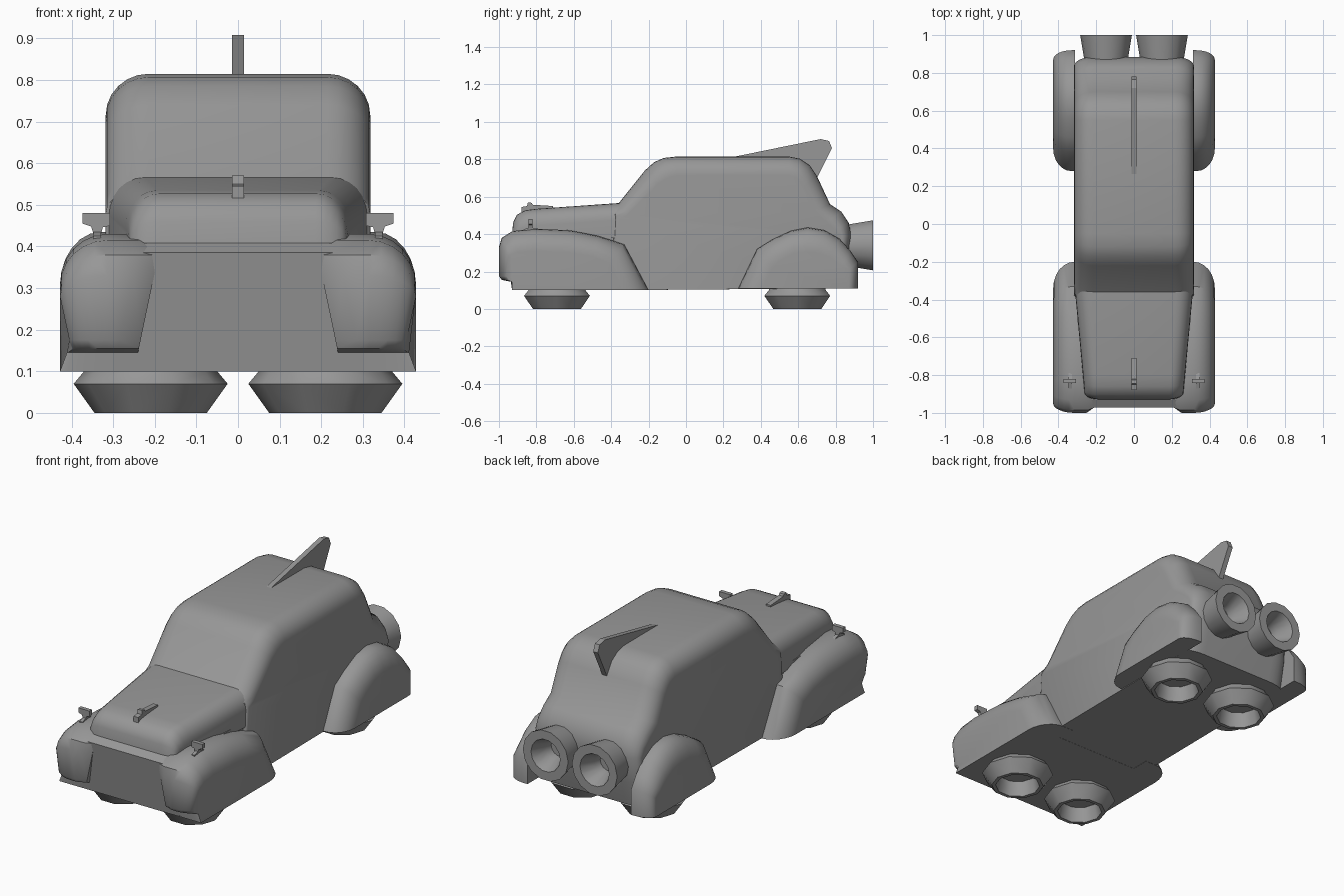
import bpy, bmesh, math

if "Cube" in bpy.data.objects:
    bpy.data.objects.remove(bpy.data.objects["Cube"])

# one dark grey for the whole model
grey = bpy.data.materials.new("dark_grey")
grey.diffuse_color = (.31, .31, .31, 1)
grey.use_nodes = True
grey.node_tree.nodes["Principled BSDF"].inputs["Base Color"].default_value = grey.diffuse_color


def loft(name, rings, mirror=False, angle=32):
    """Skin a list of equal-length closed rings and cap both ends."""
    bm = bmesh.new()
    rows = [[bm.verts.new(p) for p in ring] for ring in rings]
    n = len(rows[0])
    for a, b in zip(rows, rows[1:]):
        for i in range(n):
            j = (i + 1) % n
            bm.faces.new((a[i], a[j], b[j], b[i]))
    bm.faces.new(rows[0][::-1])
    bm.faces.new(rows[-1])
    bmesh.ops.recalc_face_normals(bm, faces=bm.faces)
    me = bpy.data.meshes.new(name)
    bm.to_mesh(me)
    bm.free()
    me.materials.append(grey)
    me.shade_smooth()
    me.set_sharp_from_angle(angle=math.radians(angle))
    ob = bpy.data.objects.new(name, me)
    bpy.context.collection.objects.link(ob)
    if mirror:
        ob.modifiers.new("mirror", 'MIRROR').use_mirror_merge = False
    return ob


def rounded(profile, x1, x2, steps=6):
    """Rings from x1 to x2 easing a (y, z, dy, dz) profile to its inset."""
    rings = []
    for k in range(steps + 1):
        a = math.pi / 2 * k / steps
        x, t = x1 + (x2 - x1) * math.sin(a), 1 - math.cos(a)
        rings.append([(x, y + dy * t, z + dz * t) for y, z, dy, dz in profile])
    return rings


def both_sides(half):
    return [[(-x, y, z) for x, y, z in r] for r in reversed(half)] + half


def plate(name, profile, x1, x2, mirror=False):
    return loft(name, [[(x, y, z) for y, z in profile] for x in (x1, x2)], mirror, 20)


def lathe(name, profile, sides, place):
    rings = [[place(r * math.cos(2 * math.pi * i / sides),
                    r * math.sin(2 * math.pi * i / sides), h)
              for i in range(sides)] for r, h in profile]
    return loft(name, rings, True, 38)


# cabin and tail
cabin = [(-.40, .10, 0, 0), (-.40, .54, .04, -.06), (-.36, .565, .05, -.06),
         (-.22, .74, .07, -.07), (-.17, .785, .06, -.09), (-.12, .807, .04, -.1),
         (-.05, .815, 0, -.1), (.55, .815, 0, -.1), (.61, .803, -.02, -.1),
         (.66, .77, -.05, -.09), (.70, .71, -.07, -.06), (.77, .56, -.08, -.04),
         (.83, .52, -.07, -.05), (.87, .46, -.06, -.03), (.885, .39, -.05, 0),
         (.865, .25, -.04, 0), (.83, .11, -.03, 0)]
loft("cabin", both_sides(rounded(cabin, .215, .318)))

# hood, tapering toward the front
hood = [(-.30, .38, 0, 0), (-.93, .38, .03, 0), (-.925, .46, .03, -.04),
        (-.905, .503, .03, -.07), (-.86, .527, .02, -.09), (-.80, .535, 0, -.09),
        (-.36, .566, 0, -.09), (-.30, .566, 0, -.09)]
half = [[(x * (1 + .22 * (y + .93) / .6), y, z) for x, y, z in r]
        for r in rounded(hood, .185, .258)]
loft("hood", both_sides(half), angle=42)

# nose panel between the front fenders
plate("nose", [(-.93, .10), (-.972, .385), (-.93, .408), (-.30, .408), (-.30, .10)], -.30, .30)

# front fenders with a slanted inner edge and narrowed lower lip
fender = [(-.93, .10, 0, 0), (-.935, .145, .005, 0), (-.985, .155, .04, 0),
          (-1.0, .175, .04, 0), (-1.0, .33, .05, -.05), (-.985, .38, .05, -.09),
          (-.93, .415, .03, -.11), (-.82, .43, 0, -.12), (-.62, .42, 0, -.12),
          (-.47, .39, -.03, -.11), (-.33, .345, -.08, -.10), (-.20, .10, -.14, 0)]
rim = [(.19 + max(0, .385 - z) * .21, max(y, -.965), min(z, .39)) for y, z, _, _ in fender]
face = [(x + .05, y, z) for (x, _, _), (y, z, _, _) in zip(rim, fender)]
shell = rounded(fender, .315, .428)
for ring in shell:
    for i, cut in ((1, .15), (2, .25), (3, .2)):
        x, y, z = ring[i]
        ring[i] = (x - (x - .315) * cut, y, z)
loft("front_fender", [rim, face] + shell, True, 40)

# rear fenders
rear = [(.28, .11, .12, 0), (.38, .32, .08, -.10), (.46, .37, .05, -.11),
        (.56, .417, .02, -.12), (.65, .435, 0, -.13), (.74, .42, -.03, -.12),
        (.82, .375, -.05, -.10), (.88, .31, -.05, -.08), (.92, .25, -.05, -.04),
        (.92, .11, -.05, 0)]
loft("rear_fender", [[(.313, y, z) for y, z, _, _ in rear]] + rounded(rear, .33, .428), True, 36)

# ten-sided hover pads with hollow undersides
for name, cy in (("front_hover_pad", -.69), ("rear_hover_pad", .595)):
    lathe(name, [(.155, .12), (.16, .10), (.185, .07), (.135, 0), (.115, 0), (.10, .08)],
          10, lambda a, b, h, cy=cy: (.21 + a, cy + b, h))

# rear nozzles
lathe("rear_nozzle", [(.10, .78), (.115, .87), (.137, 1.0), (.088, 1.0), (.055, .92), (.05, .88)],
      14, lambda a, b, h: (.148 + a, h, .34 + b))

# roof fin
plate("roof_fin", [(.25, .812), (.72, .908), (.765, .898), (.78, .86), (.70, .70), (.60, .75)],
      -.014, .014)

# hood ornament
plate("hood_ornament", [(-.88, .515), (-.88, .545), (-.85, .55), (-.845, .57), (-.825, .567),
                        (-.82, .557), (-.71, .55), (-.71, .53)], -.014, .014)

# small fender lamps: stalk and cross bar
plate("lamp_stalk", [(-.87, .40), (-.79, .40), (-.79, .425), (-.82, .435), (-.82, .455),
                     (-.84, .455), (-.84, .435), (-.87, .425)], .329, .347, True)
bar = [(.308, .45), (.308, .48), (.374, .48), (.374, .455), (.353, .448),
       (.347, .43), (.329, .43), (.325, .446)]
loft("lamp_bar", [[(x, y, z) for x, z in bar] for y in (-.842, -.82)], True, 20)
